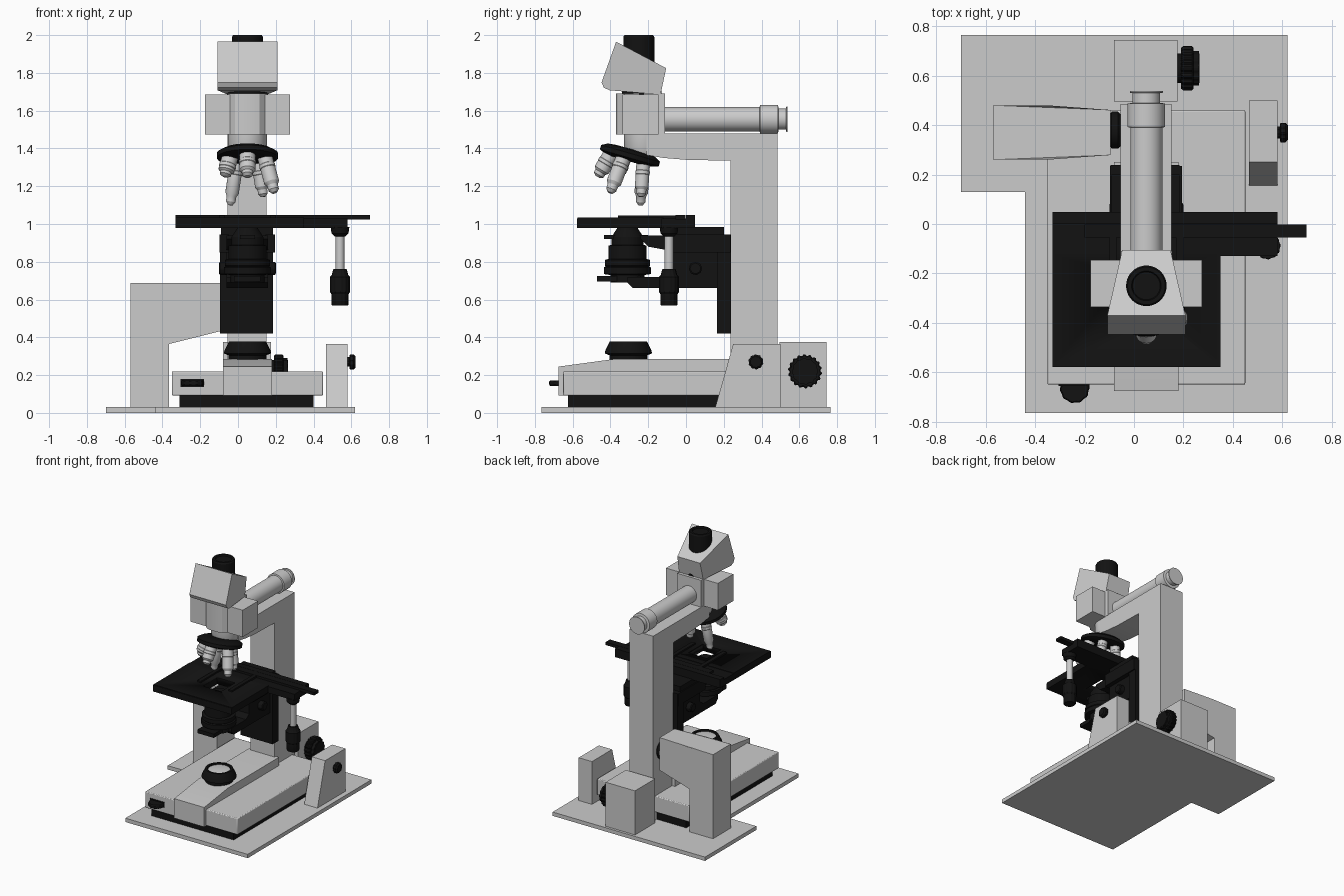
import bpy, bmesh, math
from mathutils import Matrix, Vector

if "Cube" in bpy.data.objects:
    bpy.data.objects.remove(bpy.data.objects["Cube"])

black = bpy.data.materials.new("black")
black.diffuse_color = (0.006, 0.006, 0.006, 1)
black.use_nodes = True
black.node_tree.nodes["Principled BSDF"].inputs["Base Color"].default_value = black.diffuse_color
CX, CY = 0.05, -0.305          # optical axis
T = Matrix.Translation
X90 = Matrix.Rotation(math.radians(90), 4, 'Y')    # local z -> +x
Y90 = Matrix.Rotation(math.radians(-90), 4, 'X')   # local z -> +y


def finish(name, bm, mat=None, bevel=0):
    bmesh.ops.recalc_face_normals(bm, faces=bm.faces[:])
    me = bpy.data.meshes.new(name)
    bm.to_mesh(me)
    bm.free()
    me.shade_smooth()
    me.set_sharp_from_angle(angle=math.radians(30))
    ob = bpy.data.objects.new(name, me)
    bpy.context.collection.objects.link(ob)
    if mat:
        me.materials.append(mat)
    if bevel:
        b = ob.modifiers.new("bevel", 'BEVEL')
        b.width, b.segments = bevel, 2
    return ob


def prism(name, pts, lo, hi, axis='x', mat=None, bevel=0, shape=None):
    """Extrude a 2D outline along an axis; shape optionally remaps each vertex."""
    put = {'x': lambda a, b, t: (t, a, b), 'y': lambda a, b, t: (a, t, b),
           'z': lambda a, b, t: (a, b, t)}[axis]
    bm = bmesh.new()
    ends = [[bm.verts.new(put(a, b, t)) for a, b in pts] for t in (lo, hi)]
    for e in ends:
        bm.faces.new(e)
    n = len(pts)
    for i in range(n):
        j = (i + 1) % n
        bm.faces.new((ends[0][i], ends[0][j], ends[1][j], ends[1][i]))
    if shape:
        for v in bm.verts:
            v.co = shape(v.co)
    return finish(name, bm, mat, bevel)


def box(name, x0, x1, y0, y1, z0, z1, mat=None, bevel=0):
    return prism(name, [(x0, y0), (x1, y0), (x1, y1), (x0, y1)], z0, z1, 'z', mat, bevel)


def lathe(name, prof, matrix, mat=None, n=40, knurl=0):
    """Turn an (r, z) profile; knurl shrinks every other pair of ribs."""
    bm = bmesh.new()
    rings = []
    for r, z in prof:
        ring = []
        for i in range(n):
            k = r * (1 - knurl * (i // 2 % 2))
            a = 2 * math.pi * i / n
            ring.append(bm.verts.new((k * math.cos(a), k * math.sin(a), z)))
        rings.append(ring)
    for lo, hi in zip(rings, rings[1:]):
        for i in range(n):
            j = (i + 1) % n
            bm.faces.new((lo[i], lo[j], hi[j], hi[i]))
    bm.faces.new(rings[0])
    bm.faces.new(rings[-1])
    bm.transform(matrix)
    return finish(name, bm, mat)


# Base plate and foot
prism("base_plate", [(-.44, -.765), (.62, -.765), (.62, .765), (-.70, .765), (-.70, .13), (-.44, .13)], 0, .03, 'z')
box("foot_underside", -.31, .40, -.625, .44, .03, .095, black)
box("foot_wings", -.35, .45, -.65, .46, .092, .22, None, .006)
prism("foot_center", [(-.675, .092), (-.675, .245), (-.38, .285), (.25, .285), (.25, .092)], -.08, .18)
lathe("front_thumbwheel", [(.055, .143), (.06, .15), (.06, .165), (.055, .172)], T((-.24, -.665, 0)), black, 40, .05)
box("thumbwheel_frame", -.305, -.18, -.655, -.64, .138, .18, black)

# Field lamp
lathe("lamp_ring", [(.10, .28), (.10, .305), (.125, .315), (.122, .33), (.098, .378), (.082, .378), (.078, .36)],
      T((CX, CY, 0)), black)
lathe("lamp_lens", [(.079, .355), (.079, .368), (.04, .374)], T((CX, CY, 0)))

# Column with overhanging arm
prism("column_arm", [(.235, .03), (.485, .03), (.485, 1.48), (-.21, 1.48), (-.21, 1.365), (-.12, 1.35), (0, 1.34),
                     (.235, 1.335)], -.055, .152)
lathe("arm_nose", [(.09, 1.37), (.103, 1.41), (.103, 1.48)], T((CX, -.225, 0)))

# Rear transformer box and knob
box("rear_box", -.08, .175, .495, .745, .03, .375)
lathe("rear_knob_hub", [(.06, .17), (.06, .265)], T((0, .63, .22)) @ X90, black)
lathe("rear_knob", [(.083, .19), (.09, .2), (.09, .235), (.083, .24)], T((0, .63, .22)) @ X90, black, 72, .08)
lathe("rear_knob_cap", [(.07, .24), (.07, .262)], T((0, .63, .22)) @ X90, black, 48, .06)

# Right control block
prism("control_block", [(.155, .03), (.25, .365), (.5, .365), (.5, .03)], .465, .58)
lathe("control_knob", [(.025, .57), (.025, .59), (.04, .592), (.04, .612), (.03, .622)],
      T((0, .37, .27)) @ X90, black, 40, .08)

# Left lamp housing, narrowing towards the column
prism("lamp_housing", [(-.57, .03), (-.365, .03), (-.365, .365), (-.095, .432), (-.095, .688), (-.35, .688), (-.57, .688)],
      .26, .48, 'y', shape=lambda c: Vector((c.x, .37 + (c.y - .37) * (1 - .17 * max(0, c.x + .35) / .255), c.z)))
lathe("housing_coupling", [(.06, -.1), (.075, -.09), (.075, -.065), (.06, -.05)], T((0, .38, .56)) @ X90, black)

# Rear photo tube
lathe("photo_tube", [(.065, -.15), (.065, .39), (.076, .392), (.076, .487), (.056, .49), (.056, .53), (.067, .531),
                     (.067, .537)], T((CX, 0, 1.555)) @ Y90)

# Head: beam splitter with side wings, neck, eyepiece housing
box("head_wings", -.175, .275, -.335, -.145, 1.475, 1.685)
prism("head_core", [(CX + .13 * sx, -.24 + .13 * sy) for sx, sy in
                    [(-.8, -.65), (-.5, -.95), (-.25, -1), (.25, -1), (.5, -.95), (.8, -.65), (.8, 1), (-.8, 1)]],
      1.475, 1.69, 'z')
lathe("head_neck", [(.105, 1.68), (.105, 1.72)], T((CX, -.235, 0)), black)
prism("eyepiece_housing", [(-.37, 1.965), (-.105, 1.825), (-.135, 1.685), (-.405, 1.708), (-.435, 1.722), (-.447, 1.75)],
      -.158, .158, 'x', shape=lambda c: Vector((CX + c.x * min(1, 1 - .38 * (c.y + .37) / .265), c.y, c.z)))
lathe("eyepiece", [(.082, 1.75), (.082, 1.99), (.076, 2.0), (.06, 2.0), (.056, 1.99)], T((CX, -.25, 0)), black)

# Tilted nosepiece with five objectives
tilt = T((CX, -.297, 1.362)) @ Matrix.Rotation(math.radians(-16), 4, 'X')
lathe("nosepiece", [(.10, -.03), (.15, -.018), (.162, -.012), (.162, .012), (.13, .03), (.08, .035)], tilt, black)
for i, (ang, ln, r) in enumerate([(54, .19, .036), (126, .235, .036), (198, .12, .043), (270, .15, .042), (342, .215, .04)]):
    m = (tilt @ Matrix.Rotation(math.radians(ang), 4, 'Z') @ T((.095, 0, -.01))
         @ Matrix.Rotation(math.radians(-15), 4, 'Y'))
    lathe("objective_%d" % (i + 1), [(r, 0), (r, -.05), (r * 1.06, -.053), (r * 1.06, -.07), (r, -.073),
                                     (r, -ln * .72), (r * .72, -ln * .8), (r * .7, -ln * .92), (r * .35, -ln)], m, None, 28)

# Stage with light opening
stage = prism("stage", [(-.33, -.578), (.35, -.578), (.35, -.13), (.58, -.13), (.58, .048), (-.33, .048)],
              .98, 1.03, 'z', black)
hole = box("stage_hole_cutter", CX - .08, CX + .08, CY - .09, CY + .09, .9, 1.1)
hole.hide_render = True
hole.hide_viewport = True
cut = stage.modifiers.new("opening", 'BOOLEAN')
cut.operation, cut.object, cut.solver = 'DIFFERENCE', hole, 'EXACT'
box("stage_rear_rail", -.33, .58, 0, .048, 1.025, 1.047, black)
box("stage_slider_bar", -.2, .698, -.055, -.002, 1.024, 1.047, black)
box("stage_front_rail", -.33, .35, -.575, -.12, 1.025, 1.034, black).hide_render = False
rail = bpy.data.objects["stage_front_rail"]
cut2 = rail.modifiers.new("opening", 'BOOLEAN')
cut2.operation, cut2.object, cut2.solver = 'DIFFERENCE', hole, 'EXACT'
for name, x in (("slide_clip_left", -.10), ("slide_clip_right", .17)):
    box(name, x, x + .03, -.36, -.04, 1.03, 1.046, black)

# Stage drive: collar, rod and hanging knob
drive = T((.54, -.09, 0))
lathe("drive_collar", [(.03, .935), (.045, .95), (.05, .985)], drive, black)
lathe("drive_rod", [(.023, .75), (.023, .95)], drive, None, 24)
lathe("drive_knob", [(.042, .568), (.046, .575), (.046, .63), (.053, .64), (.053, .72), (.044, .73), (.035, .762)],
      drive, black, 48, .05)

# Focus slide and condenser carrier
box("focus_slide", -.095, .185, .165, .238, .42, .945, black)
prism("carrier_bracket", [(.2, .66), (-.28, .66), (-.31, .69), (-.31, .72), (-.13, .72), (-.09, .75), (-.09, .86),
                          (-.2, .88), (-.24, .92), (-.24, .94), (.2, .94)], -.06, .16, 'x', black)
for name, x in (("carrier_rail_left", -.098), ("carrier_rail_right", .145)):
    box(name, x, x + .05, -.1, .235, .85, .945, black)
box("stage_support", -.09, .185, -.06, .2, .92, .985, black)
for name, s in (("carrier_knob_left", -1), ("carrier_knob_right", 1)):
    lathe(name, [(.035, .1 * s), (.035, .145 * s), (.028, .15 * s)], T((CX, .05, .765)) @ X90, black, 32, .05)
lathe("condenser", [(.09, .69), (.09, .73), (.125, .735), (.125, .77), (.115, .775), (.12, .78), (.12, .81), (.10, .815),
                    (.10, .885), (.085, .89), (.085, .93), (.05, .985)], T((CX, -.31, 0)), black)
box("filter_holder", -.02, .12, -.47, -.24, .695, .725, black)
box("condenser_plate", .01, .09, -.435, -.2, .92, .942, black)
